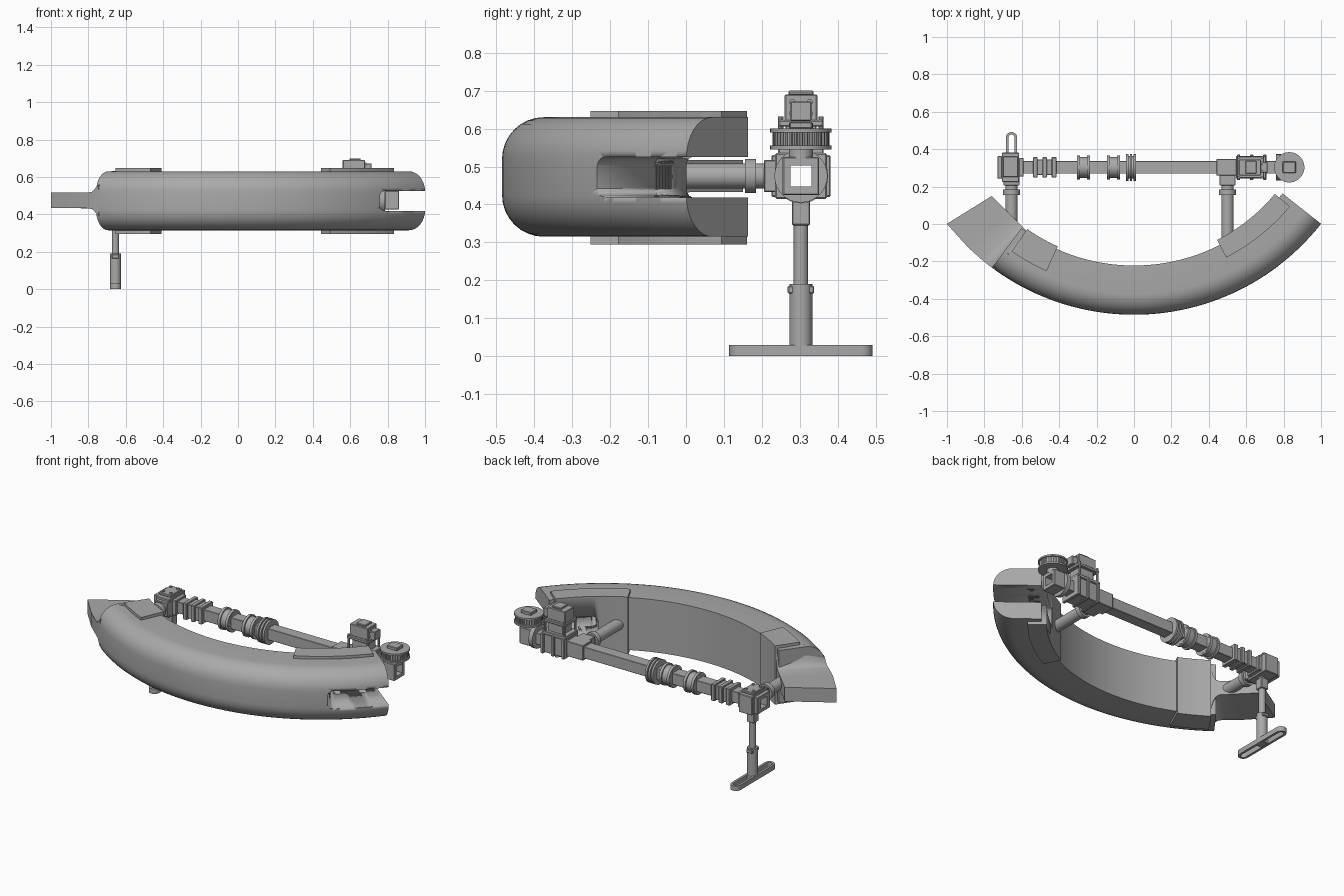
import bpy, bmesh, math
from mathutils import Matrix, Vector

old = bpy.data.objects.get("Cube")
if old:
    bpy.data.objects.remove(old, do_unlink=True)


def material(name, v):
    m = bpy.data.materials.new(name)
    m.use_nodes = True
    m.diffuse_color = (v, v, v, 1)
    m.node_tree.nodes["Principled BSDF"].inputs["Base Color"].default_value = (v, v, v, 1)
    return m


GREY = material("plain grey", 0.4)
CY = 0.788              # centre of the curved body
AY, AZ = 0.303, 0.475   # axis of the arm


def finish(name, bm, smooth=True):
    bmesh.ops.recalc_face_normals(bm, faces=bm.faces)
    me = bpy.data.meshes.new(name)
    bm.to_mesh(me)
    bm.free()
    ob = bpy.data.objects.new(name, me)
    bpy.context.collection.objects.link(ob)
    me.materials.append(GREY)
    bpy.ops.object.select_all(action="DESELECT")
    ob.select_set(True)
    bpy.context.view_layer.objects.active = ob
    if smooth:
        bpy.ops.object.shade_smooth_by_angle(angle=math.radians(32))
    return ob


def loft(name, rings):
    bm = bmesh.new()
    vs = [[bm.verts.new(p) for p in r] for r in rings]
    n = len(vs[0])
    for a, b in zip(vs, vs[1:]):
        for i in range(n):
            bm.faces.new((a[i], a[(i + 1) % n], b[(i + 1) % n], b[i]))
    bm.faces.new(vs[0])
    bm.faces.new(vs[-1])
    return finish(name, bm)


def polar(r, deg, z):
    a = math.radians(deg)
    return (r * math.sin(a), CY - r * math.cos(a), z)


def arc(name, profile, a0, a1, n=24):
    return loft(name, [[polar(r, a0 + (a1 - a0) * i / n, z) for r, z in profile]
                       for i in range(n + 1)])


def rect(r0, r1, z0, z1):
    return [(r0, z0), (r1, z0), (r1, z1), (r0, z1)]


def box(name, x, y, z, bevel=0.003):
    bm = bmesh.new()
    bmesh.ops.create_cube(bm, size=1)
    for v in bm.verts:
        v.co = [(a + b) / 2 + c * (b - a) for (a, b), c in zip((x, y, z), v.co)]
    if bevel:
        bmesh.ops.bevel(bm, geom=bm.edges, offset=bevel, segments=1, affect="EDGES")
    return finish(name, bm, False)


def cyl(name, axis, a, b, r, u, v, seg=32):
    """Cylinder from a to b along an axis; u and v are the other two coordinates."""
    bm = bmesh.new()
    bmesh.ops.create_cone(bm, cap_ends=True, segments=seg, radius1=r, radius2=r, depth=abs(b - a))
    rot = {"x": Matrix.Rotation(math.pi / 2, 4, "Y"),
           "y": Matrix.Rotation(math.pi / 2, 4, "X"), "z": Matrix()}[axis]
    m = (a + b) / 2
    pos = {"x": (m, u, v), "y": (u, m, v), "z": (u, v, m)}[axis]
    bmesh.ops.transform(bm, matrix=Matrix.Translation(pos) @ rot, verts=bm.verts)
    return finish(name, bm)


def cut(obs, cutter):
    for ob in obs:
        mod = ob.modifiers.new("cut", "BOOLEAN")
        mod.operation, mod.solver, mod.object = "DIFFERENCE", "EXACT", cutter
        bpy.context.view_layer.objects.active = ob
        bpy.ops.object.modifier_apply(modifier="cut")
    bpy.data.objects.remove(cutter, do_unlink=True)


# Curved body with a rounded outer side and a flat inner wall
Z0, Z1, R = 0.315, 0.63, 0.11
outer = [(1.273 - R + R * math.cos(t), zc + R * math.sin(t))
         for zc, s in ((Z0 + R, -math.pi / 2), (Z1 - R, 0))
         for t in [s + math.pi / 2 * i / 8 for i in range(9)]]
body = arc("curved_body", [(1.01, Z0)] + outer + [(1.01, Z1)], -36.6, 51.8, 64)

# Clamp plates near the ends of the body
right_clamp = arc("left_clamp", rect(0.98, 1.085, 0.295, 0.647), 27, 50.2)
arc("right_clamp", rect(0.995, 1.14, 0.295, 0.647), -35, -24.2, 12)


# Slot through the left end of the body
def slot_cutter():
    stations = [(36.6, 0.03), (36.8, 0.04), (37.3, 0.049), (38, 0.053)]
    stations += [(38 + 2 * i, 0.053) for i in range(1, 10)]
    return loft("slot_cutter", [[polar(r, a, z) for r, z in
                rect(0.9, 1.4, 0.472 - h, 0.472 + h)] for a, h in stations])


cut([body, right_clamp], slot_cutter())

# Thin wing at the right end, flaring into the body
rings = []
for t, edge, mid in ((-0.05, .08, .157), (0, .07, .155), (0.04, .055, .11), (0.08, .046, .075),
                     (0.13, .043, .053), (0.2, .042, .043), (0.5, .042, .042), (1, .042, .042)):
    tip = Vector(polar(1.273, -36.6 - 15.2 * t, AZ))
    inner = Vector((-0.57, -0.04, AZ)).lerp(Vector((-0.76, 0.15, AZ)), t)
    ctr = tip.lerp(inner, 0.42)
    up = [p + Vector((0, 0, h)) for p, h in ((tip, edge), (ctr, mid), (inner, mid))]
    low = [p - Vector((0, 0, h)) for p, h in ((inner, mid), (ctr, mid), (tip, edge))]
    rings.append(up + low)
loft("wing", rings)

# Hollow square arm with its collars and housings
arm = [box("arm_beam", (-0.7, 0.78), (AY - .034, AY + .034), (AZ - .034, AZ + .034), 0.002)]


def block(name, x0, x1, hy, hz):
    arm.append(box(name, (x0, x1), (AY - hy, AY + hy), (AZ - hz, AZ + hz)))


def collar(name, x0, x1, r):
    arm.append(cyl(name, "x", x0, x1, r, AY, AZ))


for x in (-0.27, -0.11):
    collar("collar_sleeve", x - 0.035, x + 0.035, 0.056)
    for s in (-0.026, 0.026):
        collar("collar_rim", x + s - 0.008, x + s + 0.008, 0.064)
for i in range(3):
    collar("large_collar_rim", -0.042 + 0.02 * i, -0.03 + 0.02 * i, 0.072)
collar("large_collar_core", -0.035, 0.008, 0.06)
block("clamp_block", -0.54, -0.42, 0.042, 0.042)
for x in (-0.54, -0.49, -0.44):
    block("clamp_band", x, x + 0.025, 0.054, 0.05)
block("hub", -0.705, -0.615, 0.078, 0.055)
block("hub_plate", -0.73, -0.705, 0.06, 0.05)
block("hub_collar", -0.615, -0.59, 0.05, 0.045)
block("post_bracket", 0.44, 0.55, 0.045, 0.045)
block("gear_housing", 0.55, 0.7, 0.055, 0.055)
for x in (0.55, 0.62, 0.69):
    block("housing_flange", x, x + 0.018, 0.068, 0.06)
collar("end_ring", 0.76, 0.785, 0.07)
block("end_block", 0.785, 0.86, 0.048, 0.05)
cut(arm, box("bore", (-1, 1), (AY - .028, AY + .028), (AZ - .028, AZ + .028), 0))

# Hub cap with bolts
box("hub_cap", (-0.70, -0.62), (0.25, 0.36), (0.53, 0.545))
for x in (-0.685, -0.635):
    for y in (0.27, 0.34):
        cyl("hub_bolt", "z", 0.54, 0.552, 0.008, x, y, 12)

# Posts joining the arm to the body
for x, y0 in ((-0.655, 0.0), (0.5, -0.12)):
    cyl("post", "y", y0, 0.21, 0.033, x, AZ)
    cyl("post_collar", "y", 0.155, 0.185, 0.045, x, AZ)
    box("post_socket", (x - .042, x + .042), (0.205, 0.268), (AZ - .042, AZ + .042))

# Drive tower standing on the housing
tx = 0.625
box("tower_base", (tx - .08, tx + .08), (0.243, 0.363), (0.53, 0.55))
box("tower_neck", (tx - .05, tx + .05), (0.262, 0.344), (0.545, 0.615))
box("tower_flange", (tx - .075, tx + .07), (0.245, 0.361), (0.605, 0.622))
box("tower_block", (tx - .065, tx + .055), (0.26, 0.346), (0.62, 0.69))
box("tower_cap", (tx - .03, tx + .03), (0.27, 0.336), (0.688, 0.7))
box("tower_side_box", (tx + .05, tx + .09), (0.275, 0.331), (0.62, 0.672))
for y in (0.28, 0.326):
    for z in (0.64, 0.67):
        cyl("tower_bolt", "x", tx + .05, tx + .062, 0.008, y, z, 12)
for x in (-0.065, 0.06):
    for y in (0.25, 0.356):
        cyl("tower_stud", "z", 0.54, 0.632, 0.007, tx + x, y, 10)

# Toothed wheel at the arm end
wx = 0.83
cyl("wheel_stem", "z", 0.52, 0.615, 0.032, wx, AY)
cyl("wheel_core", "z", 0.55, 0.595, 0.07, wx, AY, 48)
for z in (0.545, 0.59):
    cyl("wheel_rim", "z", z, z + 0.01, 0.081, wx, AY, 48)
for i in range(32):
    a = math.tau * i / 32
    cyl("wheel_tooth", "z", 0.55, 0.592, 0.005, wx + .07 * math.cos(a), AY + .07 * math.sin(a), 6)
box("wheel_cap", (wx - .035, wx + .035), (AY - .03, AY + .03), (0.6, 0.618))

# Leg under the hub
lx = -0.655
cyl("leg_rod", "z", 0.17, 0.43, 0.019, lx, AY)
box("leg_joint", (lx - .024, lx + .024), (AY - .024, AY + .024), (0.345, 0.41))
cyl("leg_sleeve", "z", 0.025, 0.19, 0.03, lx, AY)
box("leg_pin", (lx - .02, lx + .02), (AY - .035, AY + .035), (0.165, 0.185))


# Foot: rounded bar with a long slot and a centre pad
def stadium(r, z, half=0.159):
    pts = []
    for s, start in ((1, 0), (-1, math.pi)):
        pts += [(lx + r * math.cos(start + math.pi * i / 10),
                 AY + s * half + r * math.sin(start + math.pi * i / 10), z) for i in range(11)]
    return pts


foot = loft("foot", [stadium(0.03, 0), stadium(0.03, 0.03)])
cut([foot], loft("foot_cutter", [stadium(0.016, -0.1), stadium(0.016, 0.1)]))
box("foot_pad", (lx - .025, lx + .025), (AY - .03, AY + .03), (0.002, 0.028))
